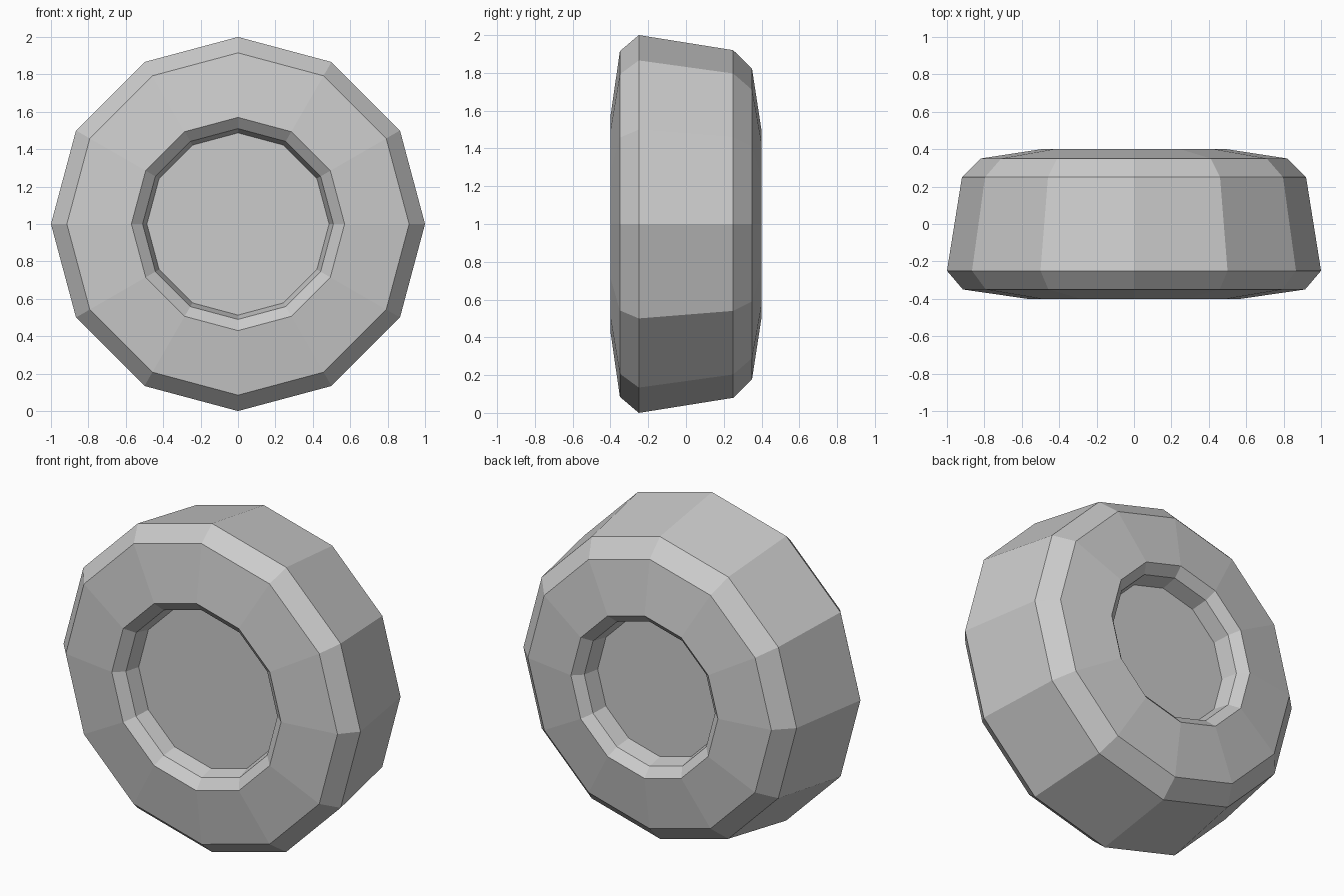
import bpy, bmesh, math

if "Cube" in bpy.data.objects:
    bpy.data.objects.remove(bpy.data.objects["Cube"])

SIDES = 12
CENTRE_Z = 1.0


def lathe(name, profile, cap_end=False):
    """Revolve (y, radius) points around the wheel axle (the y axis)."""
    bm = bmesh.new()
    rings = []
    for y, r in profile:
        rings.append([bm.verts.new((r * math.sin(2 * math.pi * i / SIDES), y,
                                    CENTRE_Z + r * math.cos(2 * math.pi * i / SIDES)))
                      for i in range(SIDES)])
    for a, b in zip(rings, rings[1:]):
        for i in range(SIDES):
            j = (i + 1) % SIDES
            bm.faces.new((a[i], b[i], b[j], a[j]))
    if cap_end:
        bm.faces.new(rings[-1])
    bm.normal_update()
    # Turn every face outwards: away from a point inside the rubber or hub
    for f in bm.faces:
        c = f.calc_center_median()
        radial = math.hypot(c.x, c.z - CENTRE_Z)
        n_radial = (f.normal.x * c.x + f.normal.z * (c.z - CENTRE_Z)) / max(radial, 1e-6)
        if (radial - 0.7) * n_radial + c.y * f.normal.y < 0:
            f.normal_flip()
    mesh = bpy.data.meshes.new(name)
    bm.to_mesh(mesh)
    bm.free()
    obj = bpy.data.objects.new(name, mesh)
    bpy.context.collection.objects.link(obj)
    return obj


# Tyre: tapered tread with chamfered shoulders and sidewalls
lathe("tyre", [(-0.40, 0.57), (-0.35, 0.915), (-0.25, 1.0),
               (0.25, 0.92), (0.35, 0.82), (0.40, 0.495)])

# Recessed hubs: sloping rim leading to a flat disc on each side
lathe("front_hub", [(-0.40, 0.57), (-0.35, 0.51), (-0.26, 0.487)], cap_end=True)
lathe("back_hub", [(0.40, 0.495), (0.35, 0.44), (0.25, 0.42)], cap_end=True)
